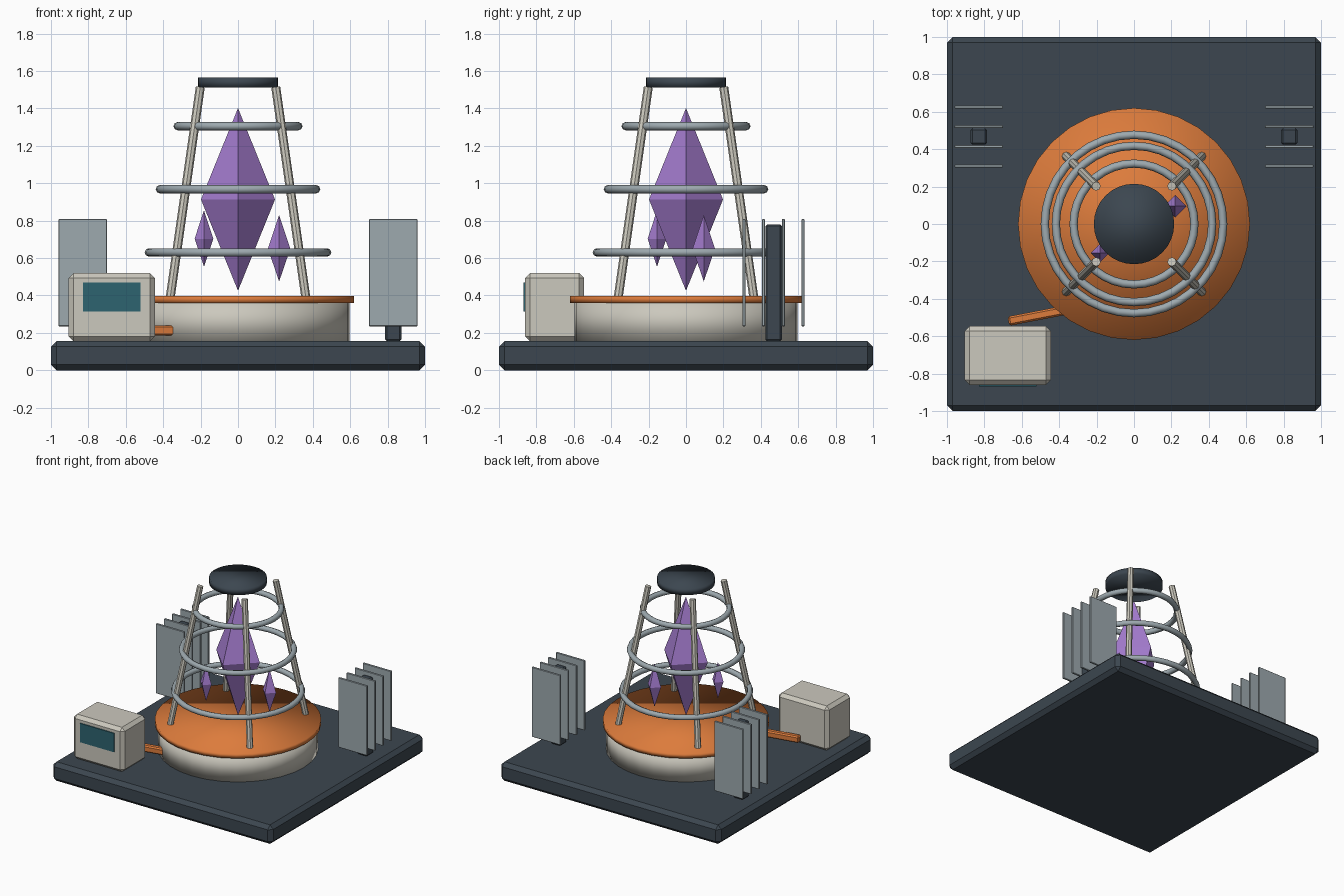
import bpy, math
from mathutils import Vector

if "Cube" in bpy.data.objects:
    bpy.data.objects.remove(bpy.data.objects["Cube"])


def material(name, rgb):
    m = bpy.data.materials.new(name)
    m.diffuse_color = (*rgb, 1)
    m.use_nodes = True
    m.node_tree.nodes["Principled BSDF"].inputs["Base Color"].default_value = m.diffuse_color
    return m


SLATE = material("dark slate", (0.045, 0.062, 0.080))
CREAM = material("cream", (0.60, 0.58, 0.51))
ORANGE = material("orange", (0.72, 0.20, 0.045))
STEEL = material("steel grey", (0.34, 0.40, 0.43))
PURPLE = material("purple", (0.37, 0.20, 0.62))
TEAL = material("teal", (0.026, 0.125, 0.16))


def finish(name, mat, smooth=False):
    o = bpy.context.object
    o.name = name
    o.data.materials.append(mat)
    if smooth:
        bpy.ops.object.shade_smooth()
    return o


def box(name, lo, hi, mat, bevel=0, turn=0):
    lo, hi = Vector(lo), Vector(hi)
    bpy.ops.mesh.primitive_cube_add(size=1, location=(lo + hi) / 2, rotation=(0, 0, turn))
    o = bpy.context.object
    o.scale = hi - lo
    bpy.ops.object.transform_apply(location=False, rotation=False, scale=True)
    if bevel:
        b = o.modifiers.new("edge bevel", 'BEVEL')
        b.width, b.segments = bevel, 1
    return finish(name, mat)


def drum(name, radius, z0, z1, mat):
    bpy.ops.mesh.primitive_cylinder_add(vertices=32, radius=radius, depth=z1 - z0,
                                        location=(0, 0, (z0 + z1) / 2))
    return finish(name, mat, True)


def strut(name, a, b, radius, mat):
    a, b = Vector(a), Vector(b)
    bpy.ops.mesh.primitive_cylinder_add(vertices=8, radius=radius, depth=(b - a).length,
                                        location=(a + b) / 2)
    bpy.context.object.rotation_euler = (b - a).to_track_quat('Z', 'Y').to_euler()
    return finish(name, mat)


def crystal(name, x, y, z0, zm, z1, r):
    # four-sided double pyramid
    verts = [(0, 0, z0), (0, 0, z1), (r, 0, zm), (0, r, zm), (-r, 0, zm), (0, -r, zm)]
    faces = []
    for i in range(4):
        a, b = 2 + i, 2 + (i + 1) % 4
        faces += [(a, b, 1), (b, a, 0)]
    me = bpy.data.meshes.new(name)
    me.from_pydata(verts, [], faces)
    me.materials.append(PURPLE)
    o = bpy.data.objects.new(name, me)
    o.location = (x, y, 0)
    bpy.context.collection.objects.link(o)


# platform and round pedestal
box("platform", (-1, -1, 0), (1, 1, 0.156), SLATE, 0.03)
drum("pedestal", 0.597, 0.15, 0.37, CREAM)
drum("pedestal_lid", 0.62, 0.36, 0.398, ORANGE)

# cage: leaning posts, hoops and cap
for sx in (-1, 1):
    for sy in (-1, 1):
        strut("cage_post", (0.362 * sx, 0.362 * sy, 0.392),
              (0.202 * sx, 0.202 * sy, 1.512), 0.024, CREAM)
for z, r in ((0.63, 0.477), (0.968, 0.418), (1.305, 0.323)):
    bpy.ops.mesh.primitive_torus_add(major_radius=r, minor_radius=0.022, major_segments=36,
                                     minor_segments=8, location=(0, 0, z))
    finish("cage_hoop", STEEL, True)
drum("cage_cap", 0.215, 1.513, 1.565, SLATE)

# floating crystals
crystal("main_crystal", 0, 0, 0.425, 0.913, 1.402, 0.198)
crystal("right_crystal", 0.22, 0.095, 0.475, 0.65, 0.83, 0.06)
crystal("left_crystal", -0.182, -0.155, 0.553, 0.703, 0.855, 0.05)

# control console with screen and cable duct
box("console", (-0.905, -0.86, 0.155), (-0.445, -0.545, 0.52), CREAM, 0.026)
box("console_screen", (-0.83, -0.868, 0.315), (-0.52, -0.859, 0.47), TEAL)
box("cable_duct", (-0.675, -0.508, 0.185), (-0.29, -0.458, 0.24), ORANGE, 0.01, 0.19)

# cooling fin stacks
for sx in (-1, 1):
    x = 0.83 * sx
    box("radiator_core", (x - 0.044, 0.424, 0.155), (x + 0.044, 0.512, 0.78), SLATE, 0.01)
    for i in range(4):
        y = 0.31 + 0.105 * i
        box("radiator_fin", (x - 0.129, y - 0.008, 0.235), (x + 0.129, y + 0.008, 0.808), STEEL, 0.003)
